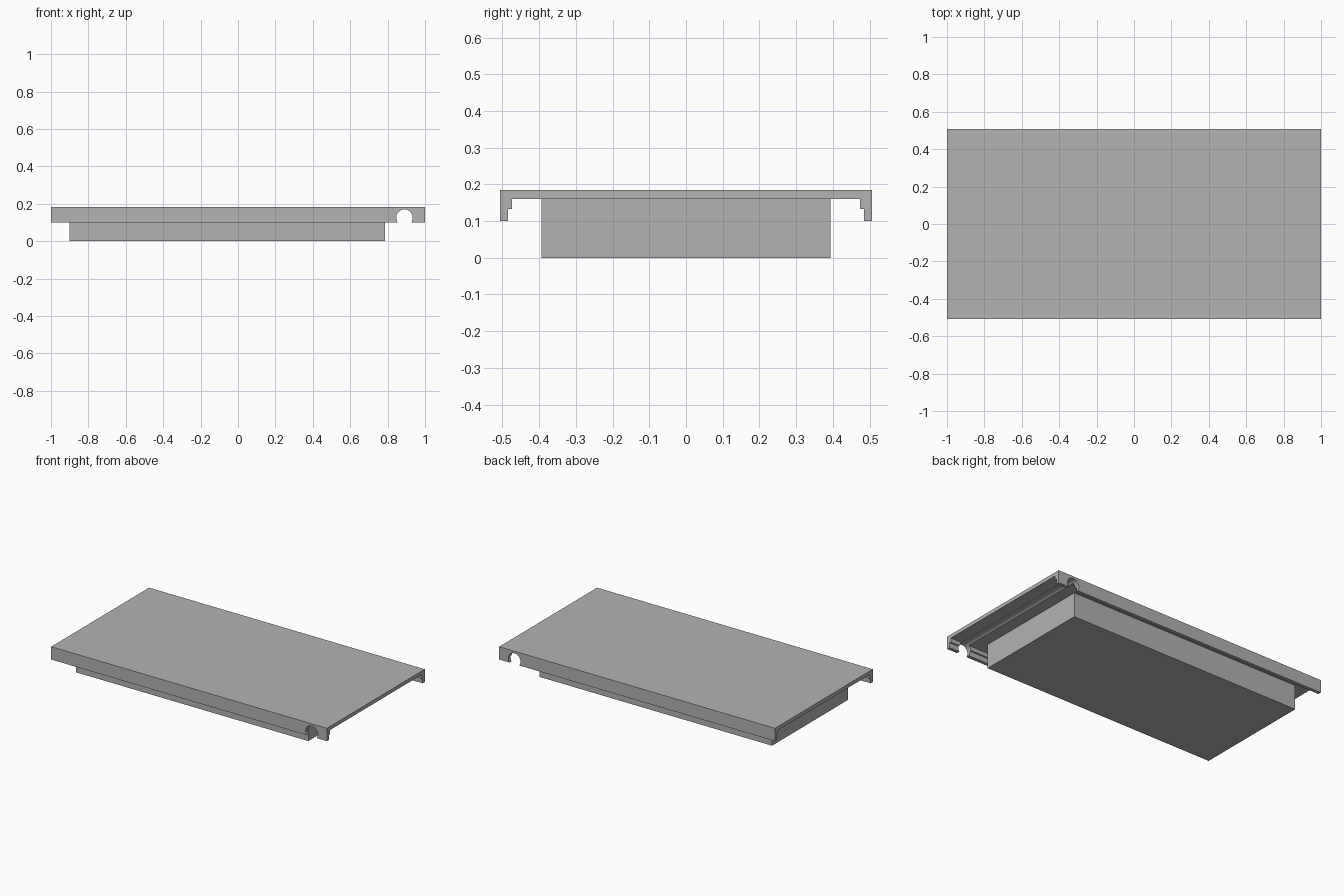
import bpy, bmesh
from math import pi

cube = bpy.data.objects.get("Cube")
if cube:
    bpy.data.objects.remove(cube, do_unlink=True)

grey = bpy.data.materials.new("plain grey")
grey.use_nodes = True
colour = (0.448, 0.448, 0.448, 1)
grey.diffuse_color = colour
grey.node_tree.nodes["Principled BSDF"].inputs["Base Color"].default_value = colour


def extrude_profile(name, profile, x0, x1):
    """Sweep a closed (y, z) profile along x."""
    bm = bmesh.new()
    face = bm.faces.new([bm.verts.new((x0, y, z)) for y, z in profile])
    swept = bmesh.ops.extrude_face_region(bm, geom=[face])["geom"]
    moved = [v for v in swept if isinstance(v, bmesh.types.BMVert)]
    bmesh.ops.translate(bm, verts=moved, vec=(x1 - x0, 0, 0))
    bmesh.ops.recalc_face_normals(bm, faces=bm.faces)
    mesh = bpy.data.meshes.new(name)
    bm.to_mesh(mesh)
    bm.free()
    mesh.materials.append(grey)
    obj = bpy.data.objects.new(name, mesh)
    bpy.context.collection.objects.link(obj)
    return obj


# Cover plate with a stepped lip along each long side
half = [(0.507, 0.184), (0.507, 0.1), (0.485, 0.1),
        (0.485, 0.133), (0.474, 0.133), (0.474, 0.16)]
profile = half + [(-y, z) for y, z in reversed(half)]
cover = extrude_profile("cover_plate", profile, -1, 1)

# Block under the plate
block = [(-0.394, 0), (0.394, 0), (0.394, 0.16), (-0.394, 0.16)]
extrude_profile("lower_block", block, -0.9, 0.786)

# Round channel running across the plate and through both lips
bpy.ops.mesh.primitive_cylinder_add(vertices=48, radius=0.044, depth=1.4,
                                    location=(0.89, 0, 0.126), rotation=(pi / 2, 0, 0))
cutter = bpy.context.object
cutter.name = "channel_cutter"
cutter.hide_render = True
cutter.data.materials.append(grey)
cut = cover.modifiers.new("channel", "BOOLEAN")
cut.operation = "DIFFERENCE"
cut.solver = "EXACT"
cut.object = cutter

bpy.ops.object.select_all(action="DESELECT")
cover.select_set(True)
bpy.context.view_layer.objects.active = cover
bpy.ops.object.modifier_apply(modifier=cut.name)
bpy.data.objects.remove(cutter, do_unlink=True)
bpy.ops.object.shade_smooth_by_angle(angle=pi / 6)
